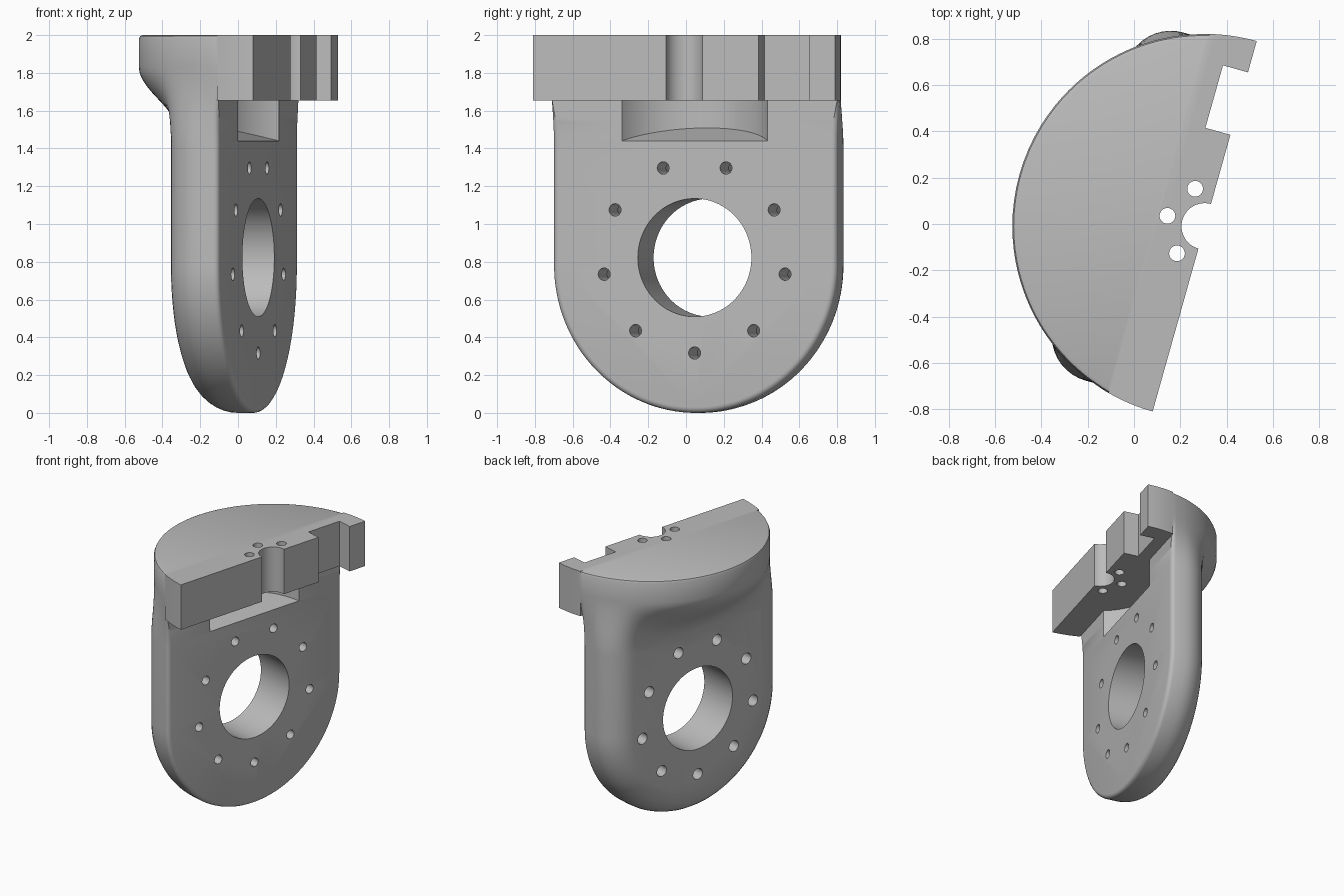
import bpy, bmesh, math
from mathutils import Matrix

if "Cube" in bpy.data.objects:
    bpy.data.objects.remove(bpy.data.objects["Cube"])

# Local frame: x along the flat face, y backwards from it, z up
PLACE = Matrix.Translation((0.305, -0.01, 0)) @ Matrix.Rotation(math.radians(74.3), 4, 'Z')
W, FRONT, BACK, R = 0.78, 0.205, 0.515, 0.83
Z_JOIN, Z_HEAD, Z_TOP = 1.41, 1.655, 2.0
BORE_Z = 0.822

grey = bpy.data.materials.new("light grey metal")
grey.diffuse_color = (0.5, 0.5, 0.5, 1)
grey.use_nodes = True
grey.node_tree.nodes["Principled BSDF"].inputs["Base Color"].default_value = grey.diffuse_color


def finish(name, bm):
    bmesh.ops.remove_doubles(bm, verts=bm.verts, dist=1e-5)
    bmesh.ops.recalc_face_normals(bm, faces=bm.faces)
    me = bpy.data.meshes.new(name)
    bm.to_mesh(me)
    bm.free()
    me.materials.append(grey)
    ob = bpy.data.objects.new(name, me)
    bpy.context.collection.objects.link(ob)
    return ob


def boolean(target, tool, op):
    mod = target.modifiers.new(op, 'BOOLEAN')
    mod.operation, mod.solver, mod.object = op, 'EXACT', tool
    tool.hide_render = True
    bpy.context.view_layer.objects.active = target
    bpy.ops.object.modifier_apply(modifier=mod.name)
    bpy.data.objects.remove(tool)


def cylinder(name, radius, depth, matrix, seg=32):
    bm = bmesh.new()
    bmesh.ops.create_cone(bm, cap_ends=True, segments=seg, radius1=radius,
                          radius2=radius, depth=depth, matrix=matrix)
    return finish(name, bm)


def along_y(x, y, z):
    return Matrix.Translation((x, y, z)) @ Matrix.Rotation(math.pi / 2, 4, 'X')


# Edge rounding of the plate as (inset, depth): small in front, large at the back
stack = []
for i in range(5):
    a = math.pi / 2 * i / 4
    stack.append((0.03 * (1 - math.sin(a)), FRONT + 0.03 * (1 - math.cos(a))))
for i in range(11):
    a = math.pi / 2 * i / 10
    stack.append((0.2 * (1 - math.cos(a)), BACK - 0.2 + 0.2 * math.sin(a)))
half = W - 0.2
mids = [(-half + 2 * half * i / 32, BACK) for i in range(1, 32)]

# Round-bottomed mounting plate
bm = bmesh.new()
rings = []
for d, y in stack:
    r = W - d
    pts = [(-r, y, Z_JOIN)]
    for i in range(65):
        a = math.pi + math.pi * i / 64
        pts.append((r * math.cos(a), y, W + r * math.sin(a)))
    pts.append((r, y, Z_JOIN))
    rings.append([bm.verts.new(p) for p in pts])
for a, b in zip(rings, rings[1:]):
    for i in range(len(a) - 1):
        bm.faces.new((a[i], a[i + 1], b[i + 1], b[i]))
bm.faces.new(rings[0])
bm.faces.new(rings[-1] + [bm.verts.new((x, y, Z_JOIN)) for x, y in reversed(mids)])

# Neck flowing from the plate section out to the round head
section = [(d - W, y) for d, y in stack] + mids + [(W - d, y) for d, y in reversed(stack)]
levels = [(Z_JOIN + 0.42 * i / 16, i / 16, R) for i in range(17)]
levels += [(1.98, 1, R), (1.994, 1, R - 0.006), (Z_TOP, 1, R - 0.02)]
rings = []
for z, t, rad in levels:
    s = t * t * (3 - 2 * t)
    ring = []
    for x, y in section:
        k = rad / math.hypot(x, y)
        tx, ty = x * k, y * k
        if y < FRONT + 1e-5:
            tx, ty = math.copysign(math.sqrt(rad ** 2 - FRONT ** 2), x), FRONT
        ring.append(bm.verts.new((x + (tx - x) * s, y + (ty - y) * s, z)))
    rings.append(ring)
n = len(section)
for a, b in zip(rings, rings[1:]):
    for i in range(n):
        j = (i + 1) % n
        bm.faces.new((a[i], a[j], b[j], b[i]))
bm.faces.new(rings[-1])
bracket = finish("bracket_body", bm)

# Main bore and the ring of stepped bolt holes
boolean(bracket, cylinder("bore_cutter", 0.3125, 1.2, along_y(0, 0.4, BORE_Z), 96), 'DIFFERENCE')
for i in range(9):
    a = -math.pi / 2 + 2 * math.pi * i / 9
    x, z = 0.505 * math.cos(a), BORE_Z + 0.505 * math.sin(a)
    boolean(bracket, cylinder("bolt_cutter", 0.033, 1.2, along_y(x, 0.4, z), 24), 'DIFFERENCE')
    boolean(bracket, cylinder("step_cutter", 0.042, 0.4, along_y(x, 0.58, z), 24), 'DIFFERENCE')

# Scooped pocket with a sloping floor under the head
bm = bmesh.new()
bmesh.ops.create_cone(bm, cap_ends=True, segments=96, radius1=0.45, radius2=0.45, depth=2)
for v in bm.verts:
    v.co.z = Z_HEAD if v.co.z > 0 else 1.44 + (v.co.y - FRONT) * 0.28
boolean(bracket, finish("pocket_cutter", bm), 'DIFFERENCE')

# Front part of the head: half bore, notch and arc ends
a0 = math.asin(FRONT / R)
arc = [(R * math.cos(a0 * i / 8), R * math.sin(a0 * i / 8)) for i in range(9)]
outline = [(-x, y) for x, y in reversed(arc)]
outline += [(-0.1 * math.cos(math.pi * i / 24), 0.1 * math.sin(math.pi * i / 24)) for i in range(25)]
outline += [(0.41, 0), (0.41, 0.112), (0.69, 0.112), (0.69, 0)] + arc
bm = bmesh.new()
face = bm.faces.new([bm.verts.new((x, y, Z_HEAD)) for x, y in outline])
new = bmesh.ops.extrude_face_region(bm, geom=[face])["geom"]
bmesh.ops.translate(bm, vec=(0, 0, Z_TOP - Z_HEAD),
                    verts=[g for g in new if isinstance(g, bmesh.types.BMVert)])
head = finish("head_front", bm)
for deg in (30, 90, 150):
    a = math.radians(deg)
    spot = Matrix.Translation((0.167 * math.cos(a), 0.167 * math.sin(a), 1.8))
    boolean(head, cylinder("pin_cutter", 0.034, 1, spot, 24), 'DIFFERENCE')

# Fuse, place and shade
boolean(bracket, head, 'UNION')
bracket.data.transform(PLACE)
bpy.ops.object.select_all(action='DESELECT')
bracket.select_set(True)
bpy.context.view_layer.objects.active = bracket
bpy.ops.object.shade_smooth_by_angle(angle=math.radians(30))
